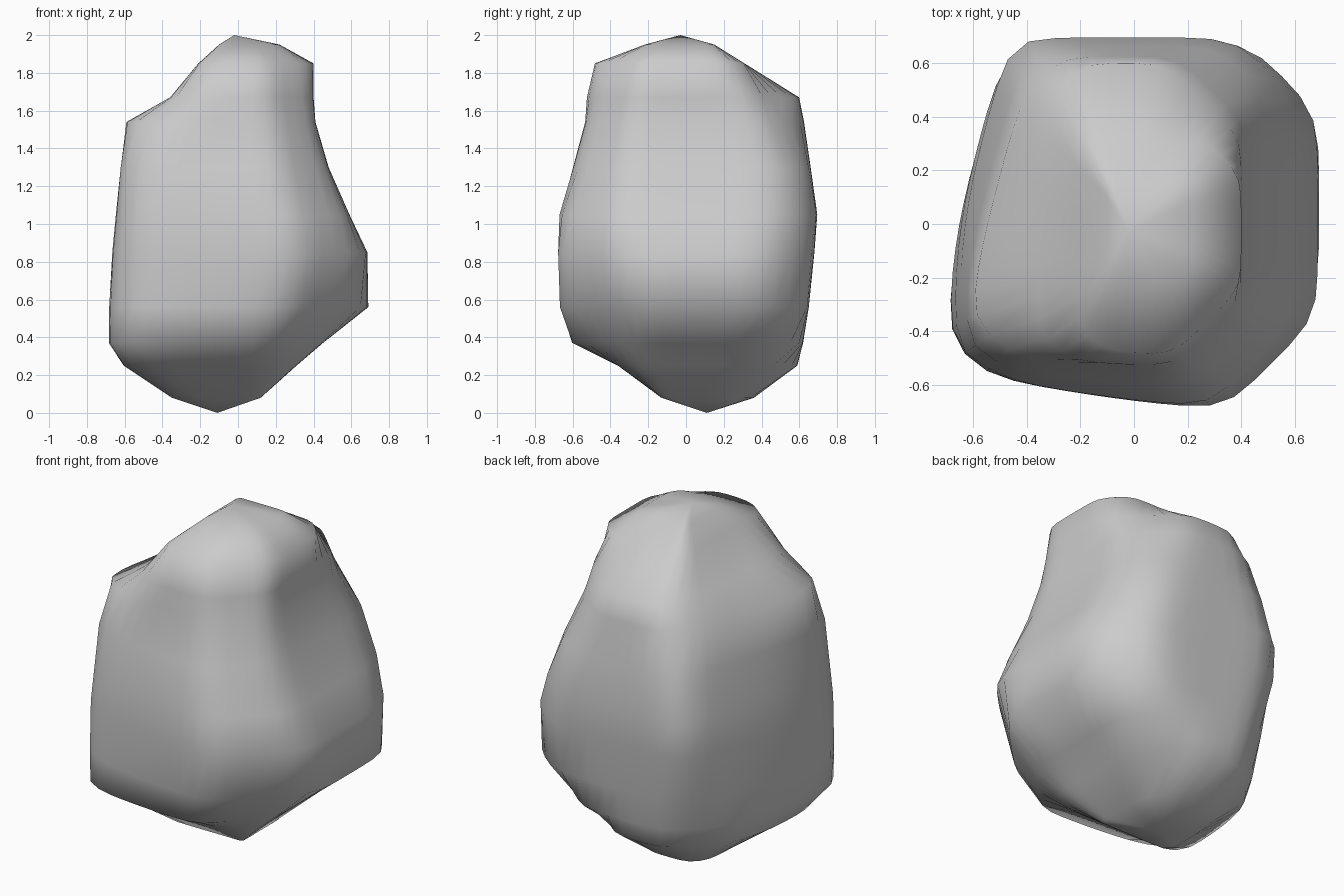
import bpy, bmesh
from math import cos, sin, pi, radians

SIDES = 48
POWER = 20   # corner tightness of each cross-section
DIRECTIONS = [radians(d) for d in (0, 45, 90, 135, 165, 180, 225, 260, 270, 315)]

# height: half-widths towards the directions above
sections = {
    0.08: (0.12, 0.25, 0.36, 0.44, 0.40, 0.35, 0.36, 0.20, 0.13, 0.22),
    0.25: (0.31, 0.46, 0.59, 0.60, 0.60, 0.61, 0.66, 0.45, 0.36, 0.40),
    0.37: (0.45, 0.62, 0.62, 0.64, 0.63, 0.695, 0.80, 0.64, 0.61, 0.53),
    0.56: (0.69, 0.77, 0.65, 0.69, 0.64, 0.69, 0.80, 0.66, 0.69, 0.66),
    0.85: (0.685, 0.78, 0.68, 0.78, 0.64, 0.67, 0.80, 0.66, 0.70, 0.73),
    1.05: (0.59, 0.76, 0.695, 0.81, 0.63, 0.65, 0.78, 0.66, 0.69, 0.68),
    1.30: (0.48, 0.69, 0.66, 0.73, 0.57, 0.63, 0.76, 0.61, 0.61, 0.58),
    1.54: (0.41, 0.56, 0.625, 0.64, 0.53, 0.61, 0.68, 0.56, 0.54, 0.51),
    1.67: (0.40, 0.51, 0.60, 0.57, 0.40, 0.36, 0.54, 0.56, 0.53, 0.48),
    1.85: (0.40, 0.41, 0.31, 0.42, 0.30, 0.21, 0.42, 0.50, 0.49, 0.45),
    1.95: (0.22, 0.25, 0.15, 0.20, 0.20, 0.10, 0.20, 0.22, 0.22, 0.27),
}


def radius(widths, angle):
    """Rounded outline touching the given half-widths."""
    total = sum((max(0.0, cos(angle - d)) / w) ** POWER
                for d, w in zip(DIRECTIONS, widths))
    return total ** (-1 / POWER)


# rock: rings joined into a closed skin
bm = bmesh.new()
rings = []
for z, widths in sections.items():
    ring = []
    for k in range(SIDES):
        a = 2 * pi * k / SIDES
        r = radius(widths, a)
        ring.append(bm.verts.new((r * cos(a), r * sin(a), z)))
    rings.append(ring)

bottom = bm.verts.new((-0.11, 0.11, 0.0))
top = bm.verts.new((-0.02, -0.03, 2.0))
for k in range(SIDES):
    n = (k + 1) % SIDES
    for lo, hi in zip(rings, rings[1:]):
        bm.faces.new((lo[k], lo[n], hi[n], hi[k]))
    bm.faces.new((bottom, rings[0][n], rings[0][k]))
    bm.faces.new((top, rings[-1][k], rings[-1][n]))

for f in bm.faces:
    f.smooth = True
bmesh.ops.recalc_face_normals(bm, faces=bm.faces)
mesh = bpy.data.meshes.new("rock")
bm.to_mesh(mesh)
bm.free()
rock = bpy.data.objects.new("rock", mesh)
bpy.context.collection.objects.link(rock)
